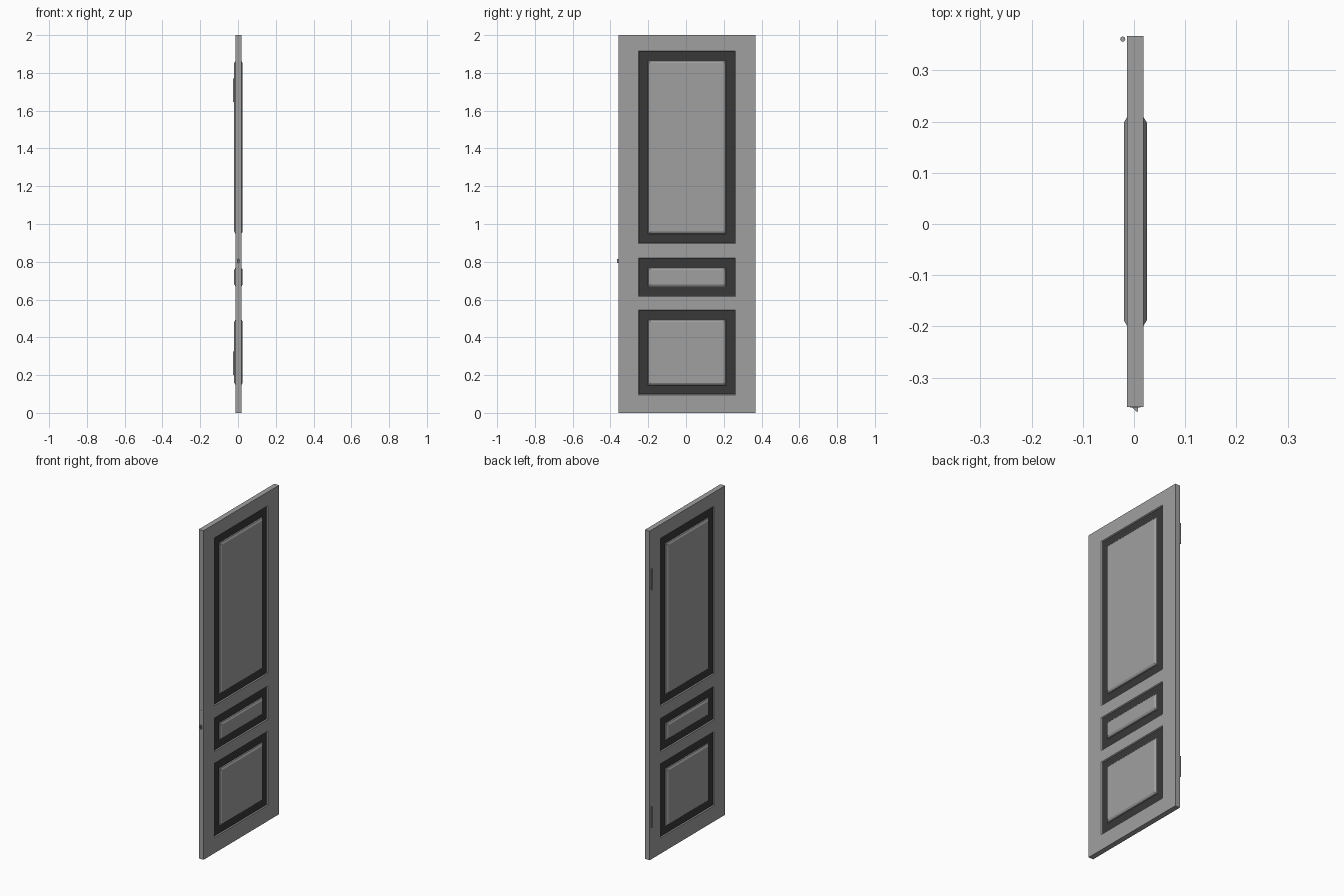
import bpy, bmesh, math

if "Cube" in bpy.data.objects:
    bpy.data.objects.remove(bpy.data.objects["Cube"])

CX, CY = 0.0025, 0.005      # slab centre
HT, HW = 0.016, 0.3625      # half thickness, half width


def material(name, value):
    m = bpy.data.materials.new(name)
    m.diffuse_color = (value, value, value, 1)
    m.use_nodes = True
    m.node_tree.nodes["Principled BSDF"].inputs["Base Color"].default_value = m.diffuse_color
    return m


grey = material("door_grey", 0.35)
dark = material("dark_moulding", 0.04)


def finish(bm, name, mats=(grey,)):
    bmesh.ops.remove_doubles(bm, verts=bm.verts, dist=1e-6)
    bmesh.ops.recalc_face_normals(bm, faces=bm.faces)
    me = bpy.data.meshes.new(name)
    bm.to_mesh(me)
    bm.free()
    for m in mats:
        me.materials.append(m)
    ob = bpy.data.objects.new(name, me)
    bpy.context.collection.objects.link(ob)
    return ob


def box(name, center, size):
    bm = bmesh.new()
    bmesh.ops.create_cube(bm, size=1)
    for v in bm.verts:
        v.co = [c + s * p for c, s, p in zip(center, size, v.co)]
    return finish(bm, name)


def cylinder(name, center, radius, depth, axis="Z", segments=16):
    rot = (math.pi / 2, 0, 0) if axis == "Y" else (0, 0, 0)
    bpy.ops.mesh.primitive_cylinder_add(vertices=segments, radius=radius, depth=depth,
                                        location=center, rotation=rot)
    ob = bpy.context.object
    ob.name = name
    ob.data.materials.append(grey)
    bpy.ops.object.shade_smooth_by_angle()
    return ob


# Door slab: both faces as a grid whose panel cells carry a moulding profile
ys = [-HW, -0.257, 0.257, HW]
zs = [0, 0.095, 0.546, 0.617, 0.821, 0.896, 1.916, 2.0]
# (inset, height above the slab face) across the groove and raised field
profile = [(0, 0), (0.004, -0.006), (0.051, -0.006), (0.053, 0), (0.064, 0.0065)]
BAND = 1
bm = bmesh.new()


def face(points, mat=0):
    f = bm.faces.new([bm.verts.new(p) for p in points])
    f.material_index = mat


def ring(side, y0, y1, z0, z1, inset, height):
    x = CX + side * (HT + height)
    return [(x, CY + y, z) for y, z in ((y0 + inset, z0 + inset), (y1 - inset, z0 + inset),
                                        (y1 - inset, z1 - inset), (y0 + inset, z1 - inset))]


for side in (-1, 1):
    for i in range(3):
        for j in range(7):
            cell = (ys[i], ys[i + 1], zs[j], zs[j + 1])
            if i != 1 or j % 2 == 0:
                face(ring(side, *cell, 0, 0))
                continue
            rings = [ring(side, *cell, *p) for p in profile]
            for n, (a, b) in enumerate(zip(rings, rings[1:])):
                for k in range(4):
                    m = (k + 1) % 4
                    face([a[k], a[m], b[m], b[k]], 1 if n == BAND else 0)
            face(rings[-1])

# Slab edges, split to match the grid
xa, xb = CX - HT, CX + HT
for z in (zs[0], zs[-1]):
    for y0, y1 in zip(ys, ys[1:]):
        face([(xa, CY + y0, z), (xb, CY + y0, z), (xb, CY + y1, z), (xa, CY + y1, z)])
for y in (ys[0], ys[-1]):
    for z0, z1 in zip(zs, zs[1:]):
        face([(xa, CY + y, z0), (xb, CY + y, z0), (xb, CY + y, z1), (xa, CY + y, z1)])
finish(bm, "door_slab", (grey, dark))

# Hinge knuckles beside the rear edge
for name, z in (("lower", 0.263), ("upper", 1.708)):
    cylinder(name + "_hinge_knuckle", (-0.022, 0.361, z), 0.005, 0.125)

# Latch plate, screws and wedge-shaped bolt on the front edge
edge = CY - HW
box("latch_plate", (CX, edge, 0.805), (0.02, 0.0012, 0.2))
for name, z in (("lower", 0.72), ("upper", 0.89)):
    cylinder(name + "_latch_screw", (CX, edge - 0.0005, z), 0.004, 0.0012, "Y")
bm = bmesh.new()
wedge = [(-0.004, edge), (0.008, edge), (0.008, edge - 0.009), (0.005, edge - 0.009)]
base = bm.faces.new([bm.verts.new((x, y, 0.793)) for x, y in wedge])
top = bmesh.ops.extrude_face_region(bm, geom=[base])["geom"]
bmesh.ops.translate(bm, vec=(0, 0, 0.022),
                    verts=[g for g in top if isinstance(g, bmesh.types.BMVert)])
finish(bm, "latch_bolt")
